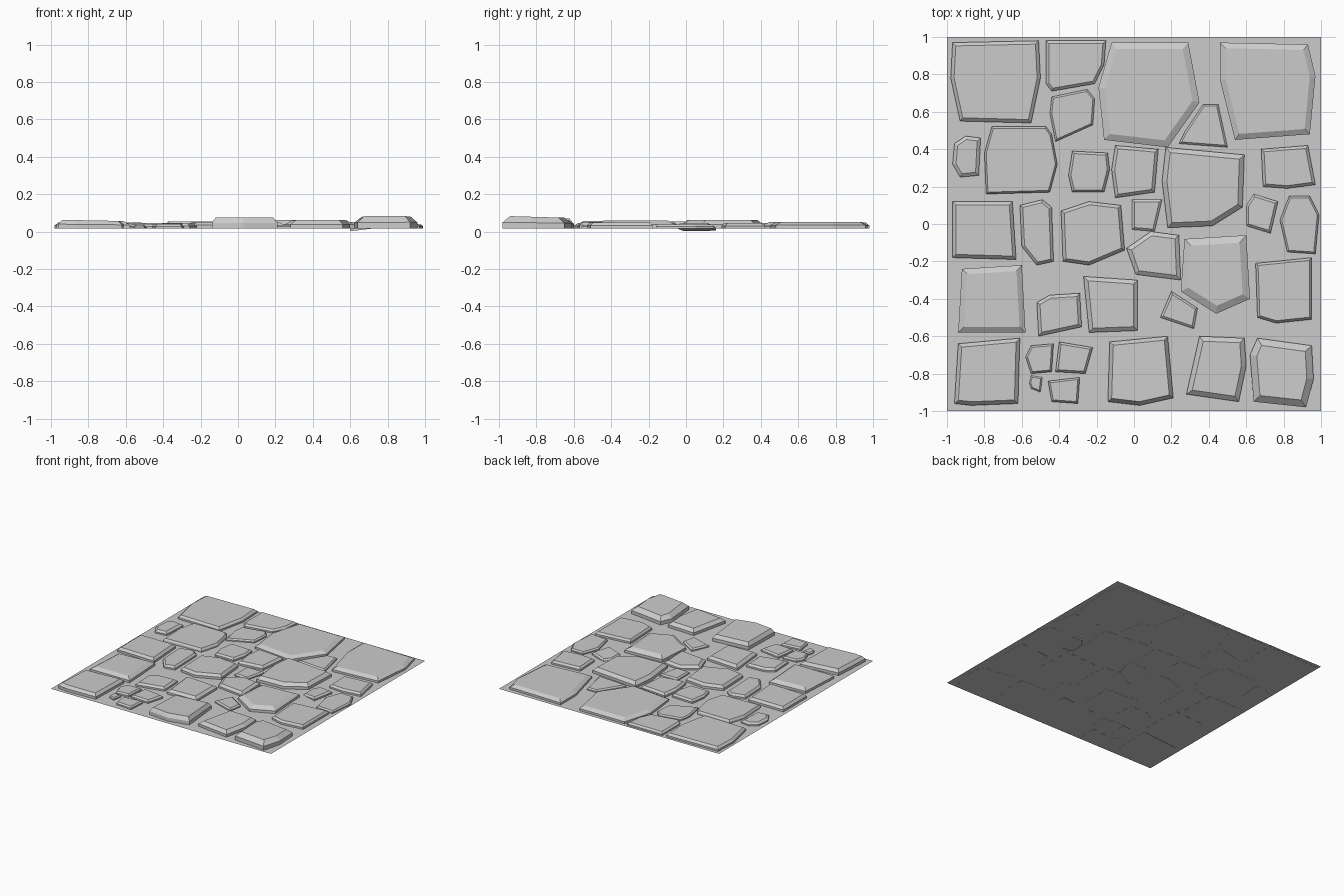
import bpy, bmesh
from mathutils import Vector

if "Cube" in bpy.data.objects:
    bpy.data.objects.remove(bpy.data.objects["Cube"])

GROUND = 0.017

# Thin ground sheet the stones are laid on
bpy.ops.mesh.primitive_plane_add(size=2, location=(0, 0, GROUND))
bpy.context.object.name = "ground"


def stone(name, top, bevel, outline, tilt_y=0.0, tilt_x=0.0, sink=0.0):
    """Chiselled stone: outline in hundredths, low wall, then a sloped rim up to a flat top."""
    bm = bmesh.new()
    base = GROUND - 0.001
    height = top - base
    pts = [Vector((x / 100, y / 100, base)) for x, y in reversed(outline)]
    mid = sum(pts, Vector()) / len(pts)
    bottom = bm.faces.new([bm.verts.new(p) for p in pts])
    ext = bmesh.ops.extrude_face_region(bm, geom=[bottom], use_keep_orig=True)
    cap = next(g for g in ext["geom"] if isinstance(g, bmesh.types.BMFace))
    wall = height * 0.5
    for v in cap.verts:
        v.co.z += wall
    cap.normal_update()
    bmesh.ops.inset_region(bm, faces=[cap], thickness=bevel, use_even_offset=True)
    for v in cap.verts:
        v.co.z = top
    for v in bm.verts:
        if v.co.z > base + 0.001 or sink:
            k = 1.0 if sink else (v.co.z - base) / height
            v.co.z += k * (tilt_y * (v.co.y - mid.y) + tilt_x * (v.co.x - mid.x)) - sink
    bmesh.ops.recalc_face_normals(bm, faces=bm.faces)
    mesh = bpy.data.meshes.new(name)
    bm.to_mesh(mesh)
    bm.free()
    bpy.context.collection.objects.link(bpy.data.objects.new(name, mesh))


# Back row: large flat slabs
stone("back_slab_left", .048, .018, [(-97, 97), (-51, 98), (-50, 78), (-55, 54), (-93, 55), (-98, 78)])
stone("back_stone_upper", .042, .015, [(-47, 98), (-15, 98), (-16, 85), (-21, 75), (-44, 71), (-47, 75)])
stone("back_stone_lower", .036, .010, [(-44, 68), (-25, 72), (-21, 67), (-22, 53), (-42, 44), (-45, 59)])
stone("back_slab_middle", .052, .035, [(-12, 97), (29, 97), (35, 65), (18, 41), (-16, 45), (-19, 73)])
stone("back_slab_right", .052, .030, [(46, 97), (93, 96), (97, 79), (94, 48), (54, 45), (46, 77)])
stone("back_wedge", .036, .010, [(37, 64), (45, 64), (50, 41), (24, 43), (27, 49)])

# Second row
stone("second_chip", .042, .018, [(-96, 43), (-90, 47), (-82, 46), (-83, 26), (-93, 25), (-97, 32)])
stone("second_slab", .045, .010, [(-76, 52), (-47, 52), (-44, 48), (-41, 32), (-45, 17), (-79, 16), (-80, 38)])
stone("second_stone_a", .044, .013, [(-33, 39), (-14, 38), (-13, 29), (-16, 17), (-33, 17), (-35, 26)])
stone("second_stone_b", .048, .017, [(-10, 42), (13, 40), (11, 17), (-10, 14), (-12, 29)])
stone("centre_slab", .062, .026, [(17, 41), (59, 37), (58, 9), (42, -1), (18, -2), (15, 23)])
stone("second_stone_right", .045, .015, [(68, 40), (93, 42), (97, 21), (82, 19), (69, 20)])

# Third row
stone("third_slab_left", .052, .018, [(-97, 12), (-65, 12), (-63, -19), (-97, -18)])
stone("third_stone_narrow", .045, .015, [(-61, 10), (-49, 13), (-44, 9), (-43, -20), (-52, -22), (-60, -12)])
stone("third_stone_wide", .055, .017, [(-39, 7), (-24, 12), (-7, 10), (-5, -14), (-24, -22), (-38, -20)])
stone("third_chip", .036, .012, [(-1, 13), (15, 13), (11, -4), (-1, -3)])
stone("third_chip_tilted", .042, .013, [(64, 16), (77, 12), (73, -5), (60, -1), (60, 10)], tilt_x=.12, sink=.006)
stone("third_stone_right", .038, .010, [(83, 15), (94, 15), (99, 5), (97, -16), (82, -15), (78, 2)])

# Fourth row
stone("fourth_slab_left", .056, .030, [(-92, -24), (-60, -22), (-58, -58), (-94, -58)])
stone("fourth_stone_a", .045, .017, [(-52, -42), (-45, -38), (-29, -37), (-28, -55), (-51, -60)])
stone("fourth_stone_b", .052, .022, [(-27, -28), (2, -30), (2, -57), (-24, -58)])
stone("fourth_stone_c", .048, .022, [(-4, -13), (9, -4), (24, -6), (25, -30), (1, -27)])
stone("fourth_slab_middle", .060, .038, [(27, -8), (60, -6), (62, -40), (44, -48), (25, -36)])
stone("fourth_chip", .036, .012, [(20, -36), (34, -45), (32, -56), (14, -50)])
stone("fourth_slab_right", .048, .013, [(65, -21), (95, -18), (95, -51), (76, -53), (66, -50)])

# Front row: taller stones that lift toward the front, and pebbles between them
stone("front_slab_left", .060, .020, [(-94, -64), (-61, -61), (-62, -96), (-87, -97), (-96, -96)], tilt_x=-.02)
stone("pebble_a", .040, .010, [(-55, -65), (-43, -64), (-44, -79), (-55, -80), (-58, -71)])
stone("pebble_b", .042, .012, [(-40, -63), (-22, -66), (-26, -80), (-42, -79)])
stone("pebble_c", .034, .008, [(-55, -81), (-49, -82), (-50, -90), (-55, -88), (-56, -85)])
stone("pebble_d", .040, .010, [(-46, -84), (-29, -82), (-30, -96), (-44, -95)])
stone("front_slab_middle", .073, .020, [(-13, -63), (18, -60), (21, -93), (3, -97), (-14, -95)], tilt_y=-.02)
stone("front_stone", .062, .026, [(35, -60), (59, -61), (60, -76), (56, -95), (28, -91)])
stone("front_slab_right", .078, .036, [(66, -61), (95, -65), (96, -83), (92, -98), (64, -95), (62, -70)], tilt_y=-.03)
